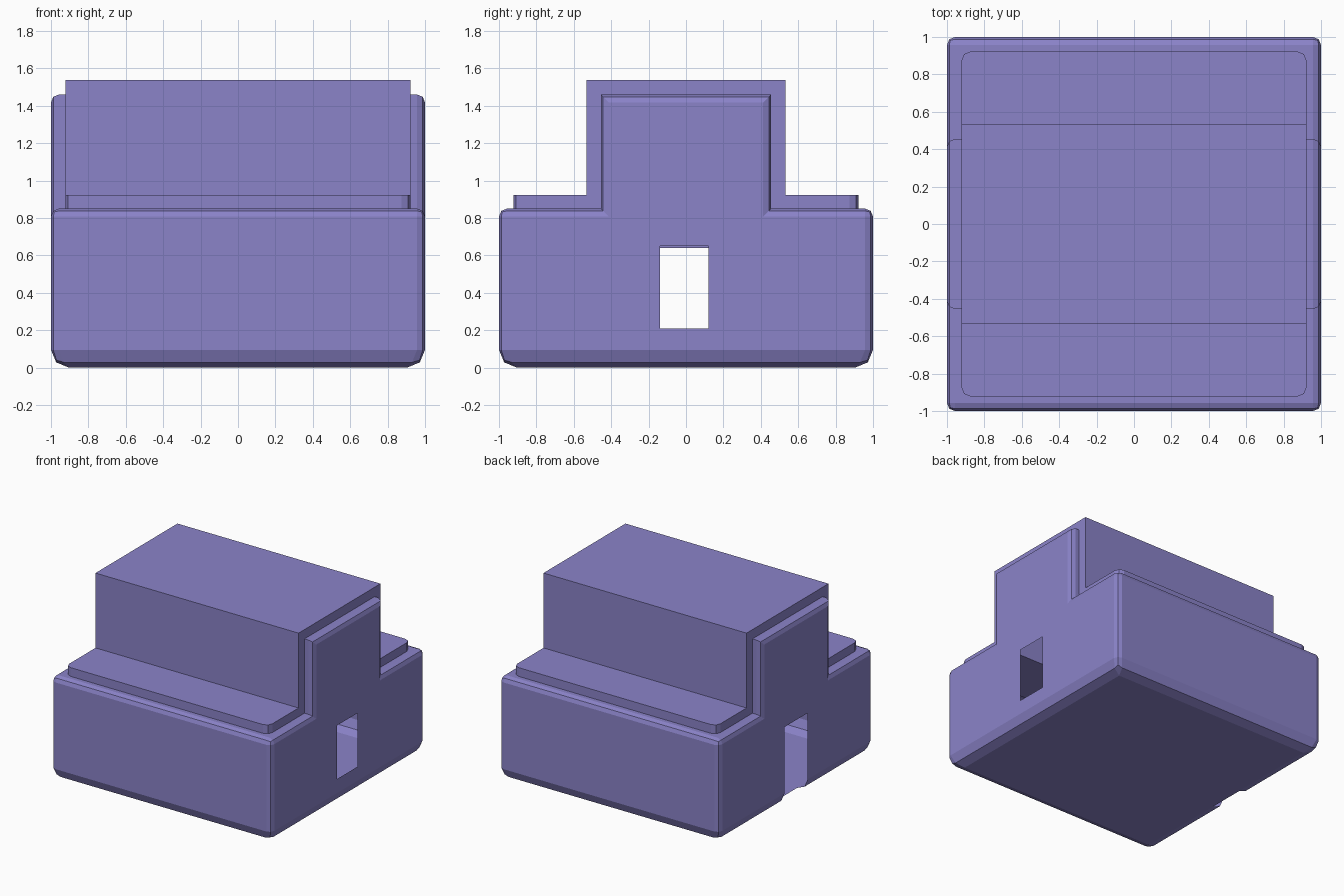
import bpy, bmesh

if "Cube" in bpy.data.objects:
    bpy.data.objects.remove(bpy.data.objects["Cube"])

violet = bpy.data.materials.new("violet")
violet.diffuse_color = (0.256, 0.228, 0.582, 1)
violet.use_nodes = True
violet.node_tree.nodes["Principled BSDF"].inputs["Base Color"].default_value = violet.diffuse_color


def extrude_outline(outline, half_x):
    """Extrude a closed y/z outline along x into a solid."""
    bm = bmesh.new()
    face = bm.faces.new([bm.verts.new((-half_x, y, z)) for y, z in outline])
    res = bmesh.ops.extrude_face_region(bm, geom=[face], use_keep_orig=True)
    moved = [v for v in res["geom"] if isinstance(v, bmesh.types.BMVert)]
    bmesh.ops.translate(bm, vec=(2 * half_x, 0, 0), verts=moved)
    bmesh.ops.recalc_face_normals(bm, faces=bm.faces[:])
    return bm


def mirrored(half):
    """The right half of a profile followed by its left half."""
    return half + [(-y, z) for y, z in reversed(half)]


def weighted_bevel(bm, name, width, weight_of):
    """Make an object and bevel its edges by the weight given for each."""
    layer = bm.edges.layers.float.new("bevel_weight_edge")
    for e in bm.edges:
        e[layer] = weight_of(*(v.co for v in e.verts))
    mesh = bpy.data.meshes.new(name)
    bm.to_mesh(mesh)
    bm.free()
    mesh.materials.append(violet)
    obj = bpy.data.objects.new(name, mesh)
    bpy.context.collection.objects.link(obj)
    mod = obj.modifiers.new("bevel", "BEVEL")
    mod.width, mod.segments, mod.limit_method = width, 2, "WEIGHT"
    bpy.context.view_layer.objects.active = obj
    bpy.ops.object.modifier_apply(modifier=mod.name)
    return obj


def cut_opening(obj, side, y0, y1, z0, z1):
    """Open a rectangular hole in the thin wall on one x side."""
    bm = bmesh.new()
    bm.from_mesh(obj.data)

    def wall():
        return [f for f in bm.faces if f.calc_center_median().x * side > 0.85]

    for co, no in (((0, y0, 0), (0, 1, 0)), ((0, y1, 0), (0, 1, 0)),
                   ((0, 0, z0), (0, 0, 1)), ((0, 0, z1), (0, 0, 1))):
        fs = wall()
        geom = fs + list({e for f in fs for e in f.edges}) + list({v for f in fs for v in f.verts})
        bmesh.ops.bisect_plane(bm, geom=geom, plane_co=co, plane_no=no)
    hole = [f for f in wall()
            if all(y0 - 1e-3 < v.co.y < y1 + 1e-3 and z0 - 1e-3 < v.co.z < z1 + 1e-3
                   for v in f.verts)]
    bmesh.ops.delete(bm, geom=hole, context="FACES")
    bm.to_mesh(obj.data)
    bm.free()


# House walls: hollow thin shell with a tall gable on each end
def wall_weight(a, b):
    if max(a.z, b.z) < 0.01:
        return 1.0                                   # wide bevel at the foot
    on_end = abs(a.x - b.x) < 0.01                   # outline of the end walls
    eave = min(abs(a.y), abs(b.y)) > 0.99            # long outer top edge
    return 0.45 if on_end or eave else 0.0


wall_half = [(1, 0), (1, 0.85), (0.455, 0.85), (0.455, 1.46)]
walls = weighted_bevel(extrude_outline(mirrored(wall_half), 1.0),
                       "house_walls", 0.095, wall_weight)

# Window on the right, doorway down to the floor on the left
cut_opening(walls, 1, -0.14, 0.12, 0.21, 0.65)
cut_opening(walls, -1, -0.15, 0.15, 0.0, 0.64)


# Stepped roof slab lying over the walls, rounded at its four outer corners
def roof_weight(a, b):
    upright = abs(a.x - b.x) < 0.01 and abs(a.y - b.y) < 0.01
    return 1.0 if upright and abs(a.y) > 0.9 else 0.0


over = [(0.923, 0.84), (0.923, 0.922), (0.532, 0.922), (0.532, 1.537)]
under = [(0.45, 0.84), (0.45, 1.455)]
roof_outline = mirrored(over) + mirrored([(-y, z) for y, z in under])
weighted_bevel(extrude_outline(roof_outline, 0.923), "stepped_roof", 0.05, roof_weight)
